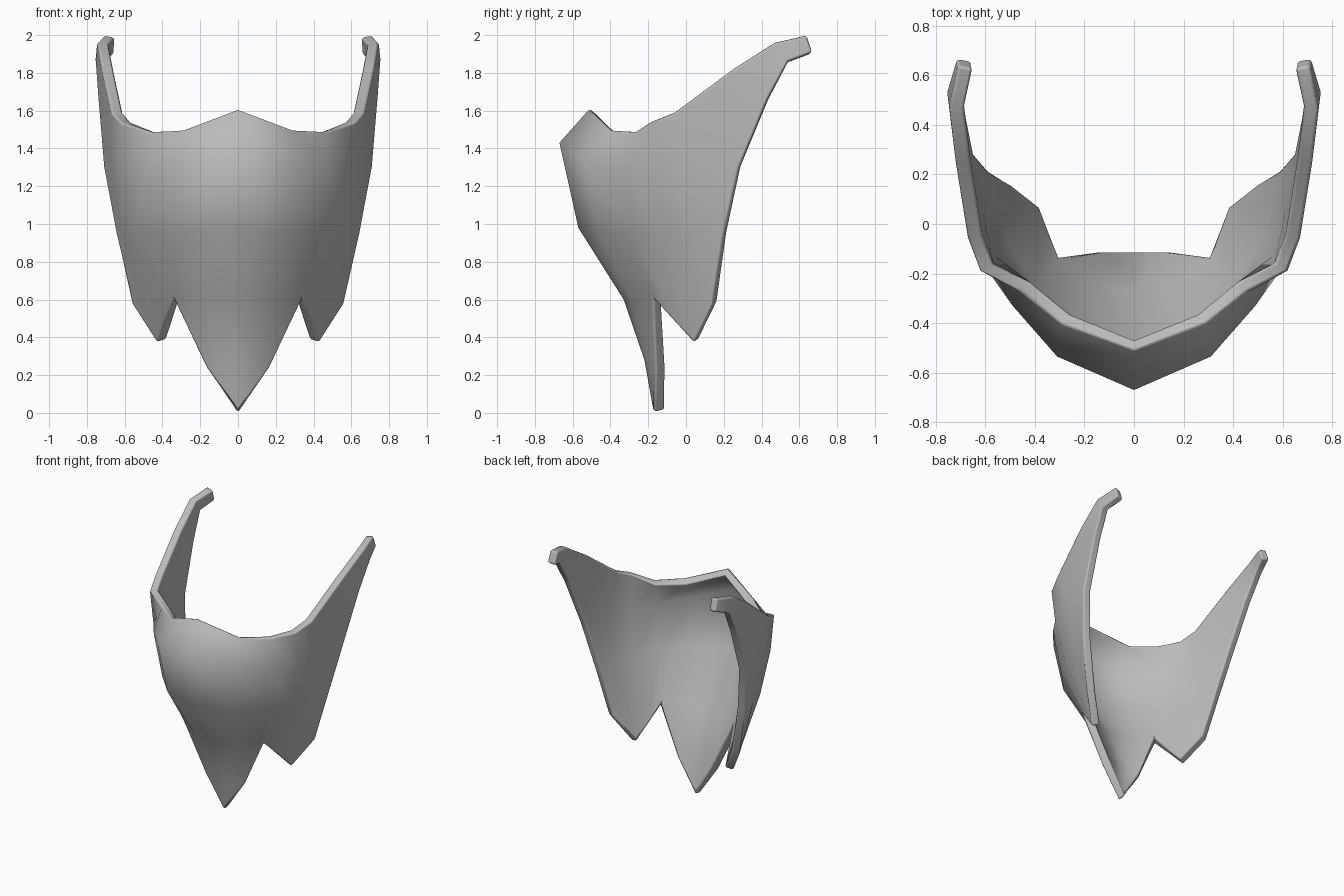
import bpy, bmesh, math

if "Cube" in bpy.data.objects:
    bpy.data.objects.remove(bpy.data.objects["Cube"])

# Half-shell control columns, centre line to back edge, each listed top to bottom
columns = [
    [(0, -.51, 1.61), (0, -.67, 1.43), (0, -.57, .98), (0, -.33, .60), (0, -.22, .28)],
    [(.29, -.40, 1.50), (.31, -.535, 1.33), (.28, -.46, .95), (.18, -.29, .60), (.09, -.20, .26)],
    [(.46, -.27, 1.49), (.49, -.33, 1.30), (.45, -.28, .95), (.34, -.17, .60), (.17, -.16, .24)],
    [(.62, -.19, 1.54), (.61, -.16, 1.27), (.55, -.12, .93), (.39, -.06, .48)],
    [(.67, -.06, 1.59), (.67, .04, 1.30), (.61, .05, .95), (.43, .04, .37)],
    [(.72, .25, 1.82), (.71, .28, 1.30), (.645, .20, .95), (.565, .14, .58)],
]

bm = bmesh.new()
grid = [[bm.verts.new(p) for p in col] for col in columns]

# Wrapping front and cheeks, plus the upper chin flap
for a, b in zip(grid, grid[1:]):
    for i in range(min(len(a), len(b)) - 1):
        bm.faces.new((a[i], a[i + 1], b[i + 1], b[i]))

# Pointed chin tip
tip = bm.verts.new((0, -.17, 0))
for a, b in zip(grid[:2], grid[1:3]):
    bm.faces.new((a[4], tip, b[4]))

# Long arm rising to the back
top, low = grid[5][0], grid[5][1]
h1, h2, h3, h4, h5 = [bm.verts.new(p) for p in (
    (.745, .47, 1.96), (.71, .64, 2.0), (.715, .67, 1.91), (.755, .54, 1.86), (.74, .43, 1.66))]
bm.faces.new((top, low, h5))
bm.faces.new((top, h5, h4, h1))
bm.faces.new((h1, h4, h3, h2))

mesh = bpy.data.meshes.new("face_guard")
bm.to_mesh(mesh)
bm.free()
guard = bpy.data.objects.new("face_guard", mesh)
bpy.context.collection.objects.link(guard)

# Plain grey material
grey = bpy.data.materials.new("grey")
grey.diffuse_color = (.5, .5, .5, 1)
grey.use_nodes = True
grey.node_tree.nodes["Principled BSDF"].inputs["Base Color"].default_value = grey.diffuse_color
mesh.materials.append(grey)
for f in mesh.polygons:
    f.use_smooth = True

# Mirrored halves, shell thickness and softened rim
mirror = guard.modifiers.new("mirror", 'MIRROR')
mirror.merge_threshold = .001
shell = guard.modifiers.new("thickness", 'SOLIDIFY')
shell.thickness = .06
shell.offset = -1
rim = guard.modifiers.new("rim", 'BEVEL')
rim.width = .014
rim.segments = 2
rim.limit_method = 'ANGLE'
rim.angle_limit = math.radians(60)
rim.harden_normals = True
